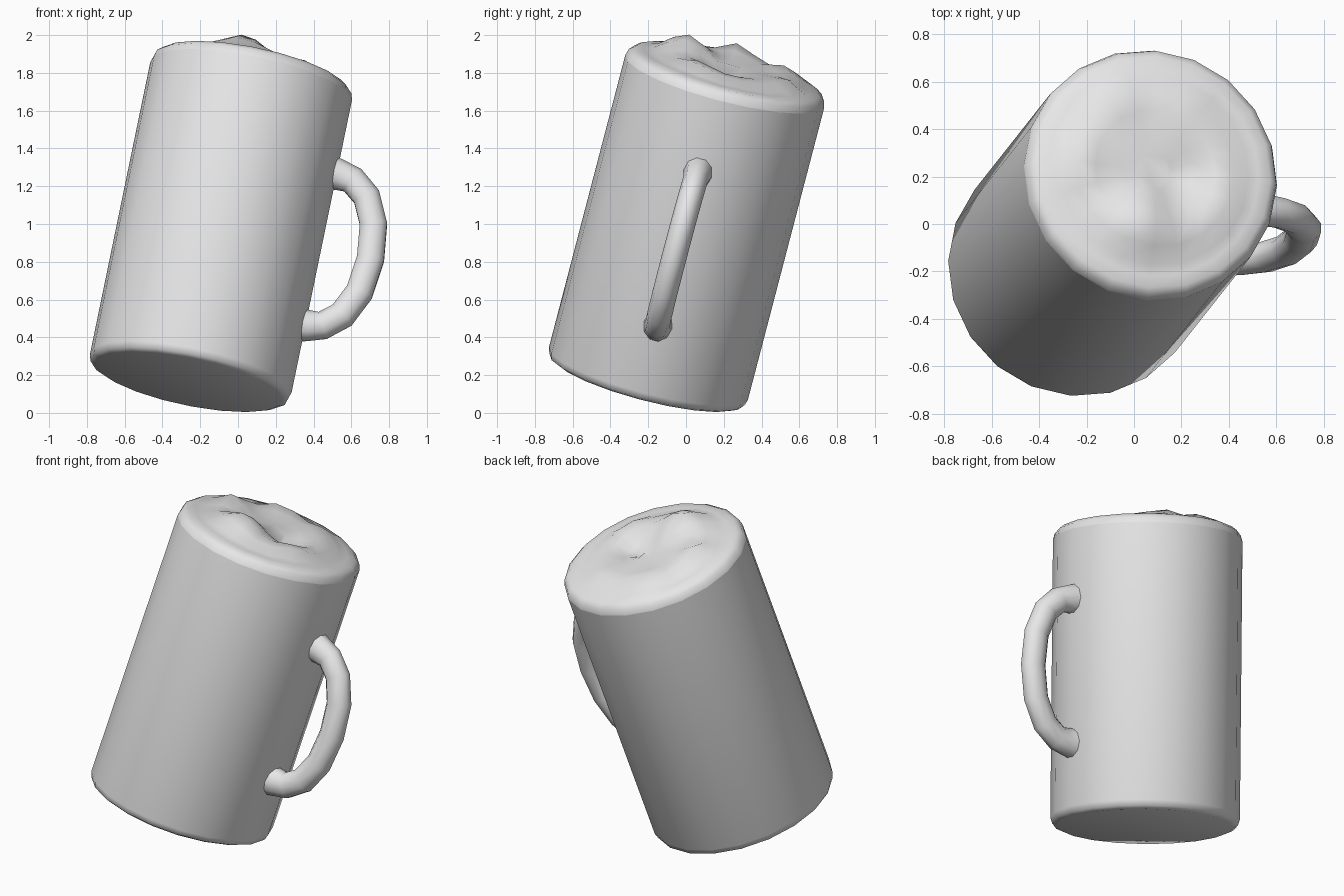
import bpy, bmesh, math
from mathutils import Vector, Matrix

if "Cube" in bpy.data.objects:
    bpy.data.objects.remove(bpy.data.objects["Cube"])

SIDES = 20
R = 0.545
BASE = Vector((-0.255, -0.205, 0.185))

# Tilted frame: w along the mug axis, u towards the handle
w = Vector((0.196, 0.248, 0.949)).normalized()
u = Vector((1, -0.08, -0.186))
u = (u - w * u.dot(w)).normalized()
v = w.cross(u)
FRAME = Matrix((u, v, w)).transposed().to_4x4()
FRAME.translation = BASE

ceramic = bpy.data.materials.new("light_grey")
ceramic.diffuse_color = (0.8, 0.8, 0.8, 1)
ceramic.use_nodes = True
ceramic.node_tree.nodes["Principled BSDF"].inputs["Base Color"].default_value = ceramic.diffuse_color


def skin(name, rings, cap_start=False, cap_end=False, angle=40):
    """Bridge a list of point rings into one smooth object."""
    bm = bmesh.new()
    loops = [[bm.verts.new(p) for p in ring] for ring in rings]
    n = len(loops[0])
    for a, b in zip(loops, loops[1:]):
        for i in range(n):
            j = (i + 1) % n
            bm.faces.new((a[i], a[j], b[j], b[i]))
    if cap_start:
        bm.faces.new(loops[0][::-1])
    if cap_end:
        bm.faces.new(loops[-1])
    bmesh.ops.remove_doubles(bm, verts=bm.verts, dist=1e-5)
    bmesh.ops.recalc_face_normals(bm, faces=bm.faces)
    me = bpy.data.meshes.new(name)
    bm.to_mesh(me)
    bm.free()
    me.materials.append(ceramic)
    ob = bpy.data.objects.new(name, me)
    bpy.context.collection.objects.link(ob)
    ob.matrix_world = FRAME
    bpy.ops.object.select_all(action='DESELECT')
    ob.select_set(True)
    bpy.context.view_layer.objects.active = ob
    bpy.ops.object.shade_smooth_by_angle(angle=math.radians(angle))
    return ob


def circle(r, z):
    return [(r * math.cos(2 * math.pi * i / SIDES),
             r * math.sin(2 * math.pi * i / SIDES), z) for i in range(SIDES)]


# Mug body with a softened foot
TOP = 1.655
skin("mug_body", [circle(r, z) for r, z in
                  ((0.505, -0.022), (0.535, -0.008), (R, 0.025), (R, TOP))],
     cap_start=True, angle=60)

# Foam: low dome with lumps (x, y, height, width) and one dimple
LUMPS = ((-0.06, -0.24, 0.085, 0.13), (-0.34, 0.02, 0.06, 0.09),
         (-0.18, 0.33, 0.05, 0.10), (0.28, -0.16, 0.03, 0.10),
         (0.13, 0.34, 0.03, 0.10), (0.12, -0.01, -0.06, 0.09))


def foam_ring(r, h):
    ring = []
    for x, y, _ in circle(r, 0):
        z = h
        if r < 0.47:
            z += sum(k * math.exp(-((x - a) ** 2 + (y - b) ** 2) / s ** 2)
                     for a, b, k, s in LUMPS)
        ring.append((x, y, TOP + z))
    return ring


skin("foam", [foam_ring(r, h) for r, h in
              ((R, 0), (0.535, 0.035), (0.505, 0.058), (0.455, 0.06),
               (0.41, 0.066), (0.34, 0.09), (0.26, 0.095), (0.17, 0.09),
               (0.08, 0.085))], cap_end=True, angle=80)

# Handle: oval tube along a symmetric bow, flared where it meets the body
MID = 0.82
half = [(0.50, 0.425, 1.25), (0.56, 0.42, 1.1), (0.635, 0.405, 1), (0.725, 0.33, 1),
        (0.79, 0.19, 1), (0.812, 0.0, 1)]
path = half + [(x, -z, s) for x, z, s in half[-2::-1]]
pts = [Vector((x, 0, MID + z)) for x, z, _ in path]
rings = []
for i, p in enumerate(pts):
    t = (pts[min(i + 1, len(pts) - 1)] - pts[max(i - 1, 0)]).normalized()
    side = Vector((0, 1, 0))
    out = t.cross(side)
    s = path[i][2]
    rings.append([p + side * (0.066 * s * math.cos(a)) + out * (0.076 * s * math.sin(a))
                  for a in (2 * math.pi * k / 10 for k in range(10))])
skin("handle", rings, True, True, angle=60)
